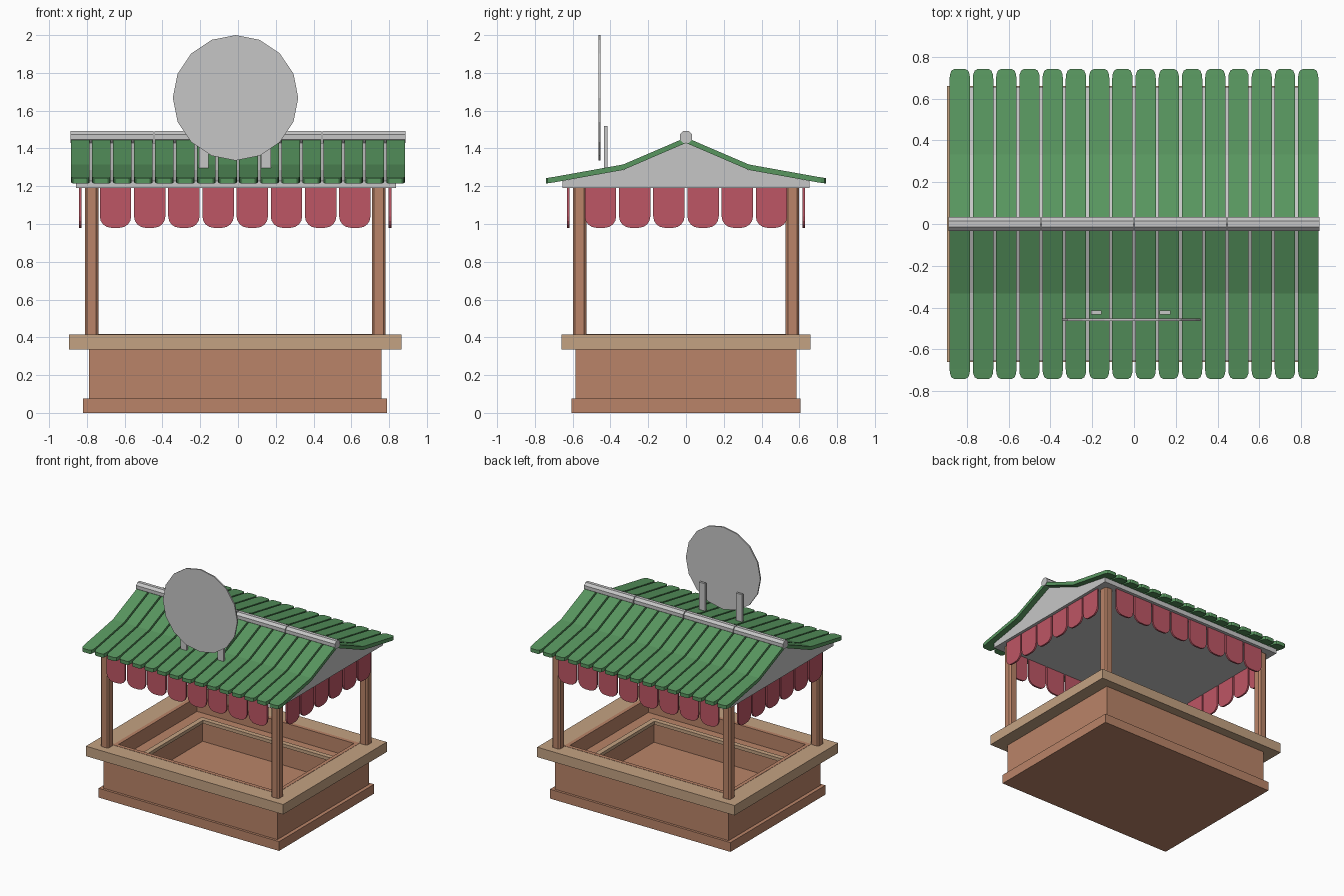
import bpy, bmesh, math
from mathutils import Vector

cube = bpy.data.objects.get("Cube")
if cube:
    bpy.data.objects.remove(cube, do_unlink=True)


def material(name, rgb):
    m = bpy.data.materials.new(name)
    m.use_nodes = True
    lin = [((c / 255 + 0.055) / 1.055) ** 2.4 for c in rgb] + [1]
    m.diffuse_color = lin
    bsdf = next(n for n in m.node_tree.nodes if n.type == 'BSDF_PRINCIPLED')
    bsdf.inputs["Base Color"].default_value = lin
    bsdf.inputs["Roughness"].default_value = 0.8
    return m


GREEN = material("roof green", (88, 150, 95))
RED = material("awning red", (190, 86, 101))
BROWN = material("wood brown", (186, 132, 104))
TAN = material("counter tan", (196, 162, 130))
GREY = material("light grey", (198, 198, 198))
CX = -0.015   # centre of the stall body along x


def loft(name, rings, mat, closed=False):
    """Skin rings of equal point count; cap both ends unless closed."""
    bm = bmesh.new()
    loops = [[bm.verts.new(p) for p in ring] for ring in rings]
    pairs = list(zip(loops, loops[1:]))
    if closed:
        pairs.append((loops[-1], loops[0]))
    else:
        bm.faces.new(loops[0])
        bm.faces.new(loops[-1])
    for a, b in pairs:
        for i in range(len(a)):
            j = (i + 1) % len(a)
            bm.faces.new((a[i], a[j], b[j], b[i]))
    bmesh.ops.recalc_face_normals(bm, faces=bm.faces[:])
    me = bpy.data.meshes.new(name)
    bm.to_mesh(me)
    bm.free()
    me.materials.append(mat)
    ob = bpy.data.objects.new(name, me)
    bpy.context.collection.objects.link(ob)
    return ob


def rect(hx, hy, z, cx=CX, cy=0):
    return [(cx + sx * hx, cy + sy * hy, z)
            for sx, sy in ((-1, -1), (1, -1), (1, 1), (-1, 1))]


def box(name, lo, hi, mat):
    c = [(a + b) / 2 for a, b in zip(lo, hi)]
    hx, hy = (hi[0] - lo[0]) / 2, (hi[1] - lo[1]) / 2
    return loft(name, [rect(hx, hy, z, c[0], c[1]) for z in (lo[2], hi[2])], mat)


def slab(name, outline, origin, u, normal, depth, mat):
    """Flat outline (u, z) given thickness along the normal, centred."""
    o, u, n = Vector(origin), Vector(u), Vector(normal)
    rings = [[o + u * a + Vector((0, 0, b)) + n * d for a, b in outline]
             for d in (-depth / 2, depth / 2)]
    return loft(name, rings, mat)


# Base: plinth, hollow body with an inner step, counter and shelf trim
loft("plinth", [rect(0.805, 0.605, 0), rect(0.805, 0.605, 0.075)], BROWN)
loft("body", [rect(0.775, 0.585, 0.07), rect(0.775, 0.585, 0.36),
              rect(0.73, 0.53, 0.36), rect(0.73, 0.53, 0.417),
              rect(0.70, 0.50, 0.417), rect(0.70, 0.50, 0.30),
              rect(0.58, 0.40, 0.30), rect(0.58, 0.40, 0.13)], BROWN)
loft("counter", [rect(0.88, 0.66, 0.335), rect(0.88, 0.66, 0.415),
                 rect(0.725, 0.525, 0.415), rect(0.725, 0.525, 0.335)], TAN, True)
loft("shelf_trim", [rect(0.61, 0.43, 0.28), rect(0.61, 0.43, 0.306),
                    rect(0.57, 0.39, 0.306), rect(0.57, 0.39, 0.28)], TAN, True)

# Corner posts with chamfered edges
r, c = 0.036, 0.024
section = [(r, -c), (r, c), (c, r), (-c, r), (-r, c), (-r, -c), (-c, -r), (c, -r)]
for sx, side in ((-1, "right"), (1, "left")):
    for sy, end in ((-1, "front"), (1, "back")):
        loft(f"{end}_{side}_post",
             [[(CX + sx * 0.76 + a, sy * 0.563 + b, z) for a, b in section]
              for z in (0.40, 1.20)], BROWN)

# Gabled block under the roof
half = [(0.655, 1.19), (0.655, 1.228), (0.33, 1.287)]
gable = half + [(0, 1.43)] + [(-y, z) for y, z in reversed(half)]
loft("gable_block", [[(x, y, z) for y, z in gable] for x in (-0.857, 0.836)], GREY)

# Roof planks: bent over the ridge, rounded at both eaves
stations = [(0.741, 1.243, 0.028), (0.734, 1.244, 0.040),
            (0.716, 1.247, 0.047), (0.695, 1.250, 0.049),
            (0.333, 1.315, 0.049)]
path = ([(-y, z, w) for y, z, w in stations] + [(0, 1.458, 0.049)]
        + [(y, z, w) for y, z, w in reversed(stations)])
for i in range(16):
    x = (i - 7.5) * 0.1112
    loft(f"roof_plank_{i + 1}",
         [[(x - w, y, z), (x + w, y, z), (x + w, y, z - 0.029), (x - w, y, z - 0.029)]
          for y, z, w in path], GREEN)

# Ridge cap in four octagonal lengths
for i in range(4):
    x0 = -0.89 + i * 0.445
    loft(f"ridge_cap_{i + 1}",
         [[(x, 0.035 * math.cos(a), 1.46 + 0.035 * math.sin(a))
           for a in (math.pi / 8 + k * math.pi / 4 for k in range(8))]
          for x in (x0 + 0.003, x0 + 0.442)], GREY)

# Scalloped awning flaps on all four sides
W, TOP, LOW, R = 0.083, 1.195, 0.98, 0.06
corner = [(W - R + R * math.cos(t), LOW + R - R * math.sin(t))
          for t in (k * math.pi / 8 for k in range(5))]
flap = [(W, TOP)] + corner + [(-a, b) for a, b in reversed(corner)] + [(-W, TOP)]
for s, end in ((-1, "front"), (1, "back")):
    for i in range(8):
        slab(f"{end}_flap_{i + 1}", flap, (CX + (i - 3.5) * 0.181, s * 0.623, 0),
             (1, 0, 0), (0, 1, 0), 0.014, RED)
for s, side in ((-1, "right"), (1, "left")):
    for i in range(6):
        slab(f"{side}_flap_{i + 1}", flap, (CX + s * 0.82, (i - 2.5) * 0.181, 0),
             (0, 1, 0), (1, 0, 0), 0.014, RED)

# Round sign board on two brackets
disc = [(0.332 * math.cos(k * math.pi / 8), 0.332 * math.sin(k * math.pi / 8))
        for k in range(16)]
slab("round_sign", disc, (-0.013, -0.459, 1.668), (1, 0, 0), (0, 1, 0), 0.011, GREY)
for x, side in ((-0.181, "right"), (0.149, "left")):
    box(f"{side}_sign_bracket", (x - 0.026, -0.434, 1.28),
        (x + 0.026, -0.415, 1.52), GREY)
